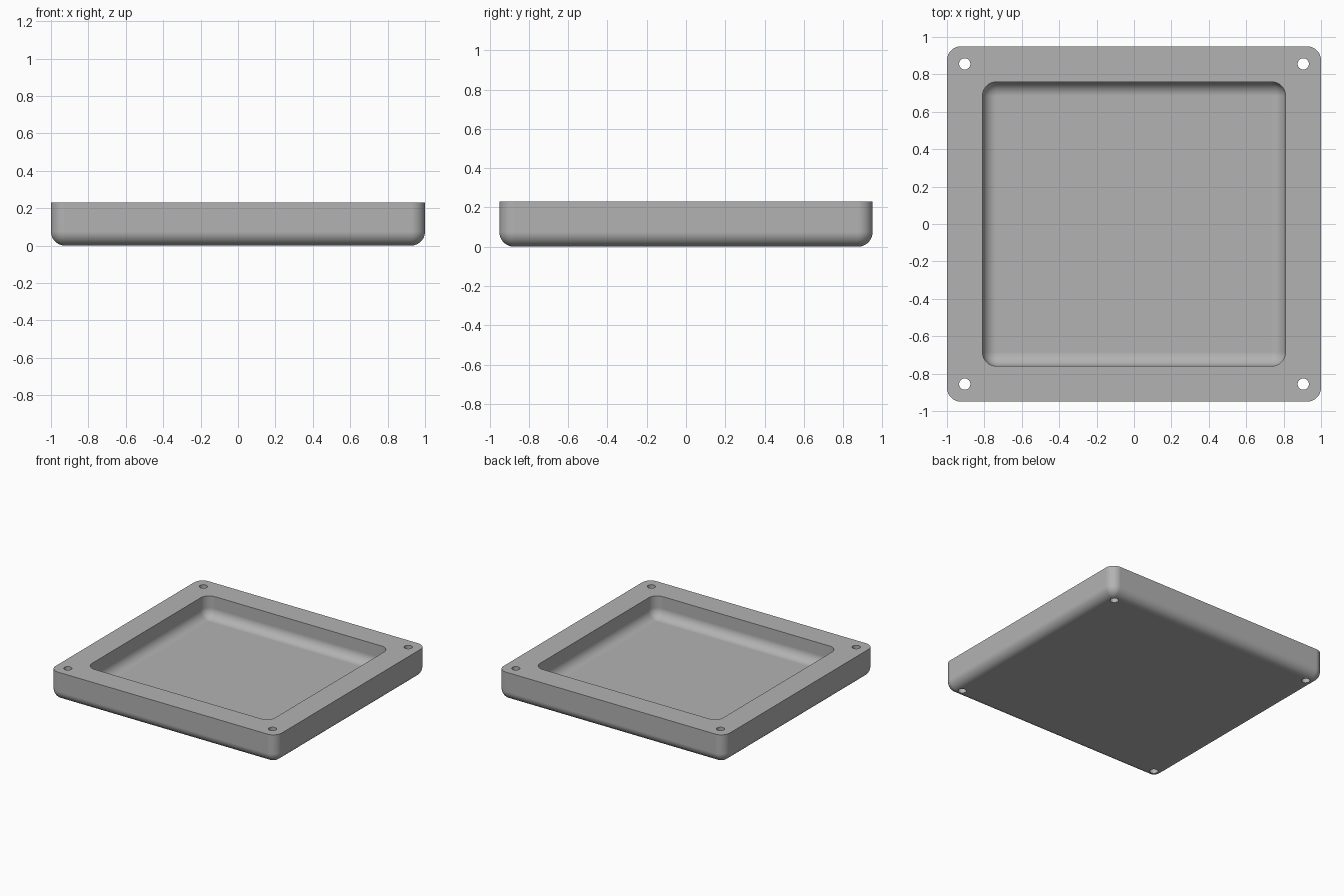
import bpy, bmesh
from math import cos, sin, pi

cube = bpy.data.objects.get("Cube")
if cube:
    bpy.data.objects.remove(cube, do_unlink=True)

HALF_X, HALF_Y, HEIGHT = 1.0, 0.95, 0.23
RADIUS = 0.075          # corner and edge rounding
RIM = 0.19              # width of the flat rim
FLOOR = 0.06            # thickness under the recess
STEPS = 12

grey = bpy.data.materials.new("plain grey")
grey.use_nodes = True
colour = (0.45, 0.45, 0.45, 1)
grey.diffuse_color = colour
grey.node_tree.nodes["Principled BSDF"].inputs["Base Color"].default_value = colour


def ring(bm, hx, hy, r, z):
    """Rounded rectangle whose corner centres stay put as r shrinks."""
    verts = []
    for k, (sx, sy) in enumerate([(1, 1), (-1, 1), (-1, -1), (1, -1)]):
        for i in range(STEPS + 1):
            a = (k + i / STEPS) * pi / 2
            verts.append(bm.verts.new((sx * (hx - RADIUS) + r * cos(a),
                                       sy * (hy - RADIUS) + r * sin(a), z)))
    return verts


def fillet(z):
    """Radius and height pairs from a flat base up to the vertical wall."""
    arc = [i / STEPS * pi / 2 for i in range(STEPS + 1)]
    return [(RADIUS * sin(a), z + RADIUS * (1 - cos(a))) for a in arc]


# Tray body: outer shell upwards, over the rim, then down into the recess
bm = bmesh.new()
outer = fillet(0) + [(RADIUS, HEIGHT)]
inner = [(RADIUS, HEIGHT)] + fillet(FLOOR)[::-1]
rings = [ring(bm, HALF_X, HALF_Y, r, z) for r, z in outer]
rings += [ring(bm, HALF_X - RIM, HALF_Y - RIM, r, z) for r, z in inner]
for low, high in zip(rings, rings[1:]):
    for i in range(len(low)):
        j = (i + 1) % len(low)
        bm.faces.new((low[i], low[j], high[j], high[i]))
bm.faces.new(rings[0][::-1])
bm.faces.new(rings[-1])
bmesh.ops.remove_doubles(bm, verts=bm.verts, dist=0.0001)
bmesh.ops.recalc_face_normals(bm, faces=bm.faces)
mesh = bpy.data.meshes.new("tray")
bm.to_mesh(mesh)
bm.free()
tray = bpy.data.objects.new("tray", mesh)
bpy.context.collection.objects.link(tray)
mesh.materials.append(grey)

# Through holes in the four corners
cutters = []
for sx in (-1, 1):
    for sy in (-1, 1):
        bpy.ops.mesh.primitive_cylinder_add(vertices=32, radius=0.03, depth=1,
                                            location=(sx * 0.905, sy * 0.856, 0.1))
        cutter = bpy.context.object
        cutter.name = "hole_cutter"
        cutter.hide_render = True
        cutter.data.materials.append(grey)
        cutters.append(cutter)

bpy.ops.object.select_all(action='DESELECT')
tray.select_set(True)
bpy.context.view_layer.objects.active = tray
for cutter in cutters:
    mod = tray.modifiers.new("hole", 'BOOLEAN')
    mod.operation = 'DIFFERENCE'
    mod.solver = 'EXACT'
    mod.object = cutter
    bpy.ops.object.modifier_apply(modifier=mod.name)
    bpy.data.objects.remove(cutter, do_unlink=True)

# Smooth roundings beside truly flat faces
bpy.ops.object.shade_smooth_by_angle(angle=pi / 6)
mod = tray.modifiers.new("flat_normals", 'WEIGHTED_NORMAL')
mod.keep_sharp = True
bpy.ops.object.modifier_apply(modifier=mod.name)
